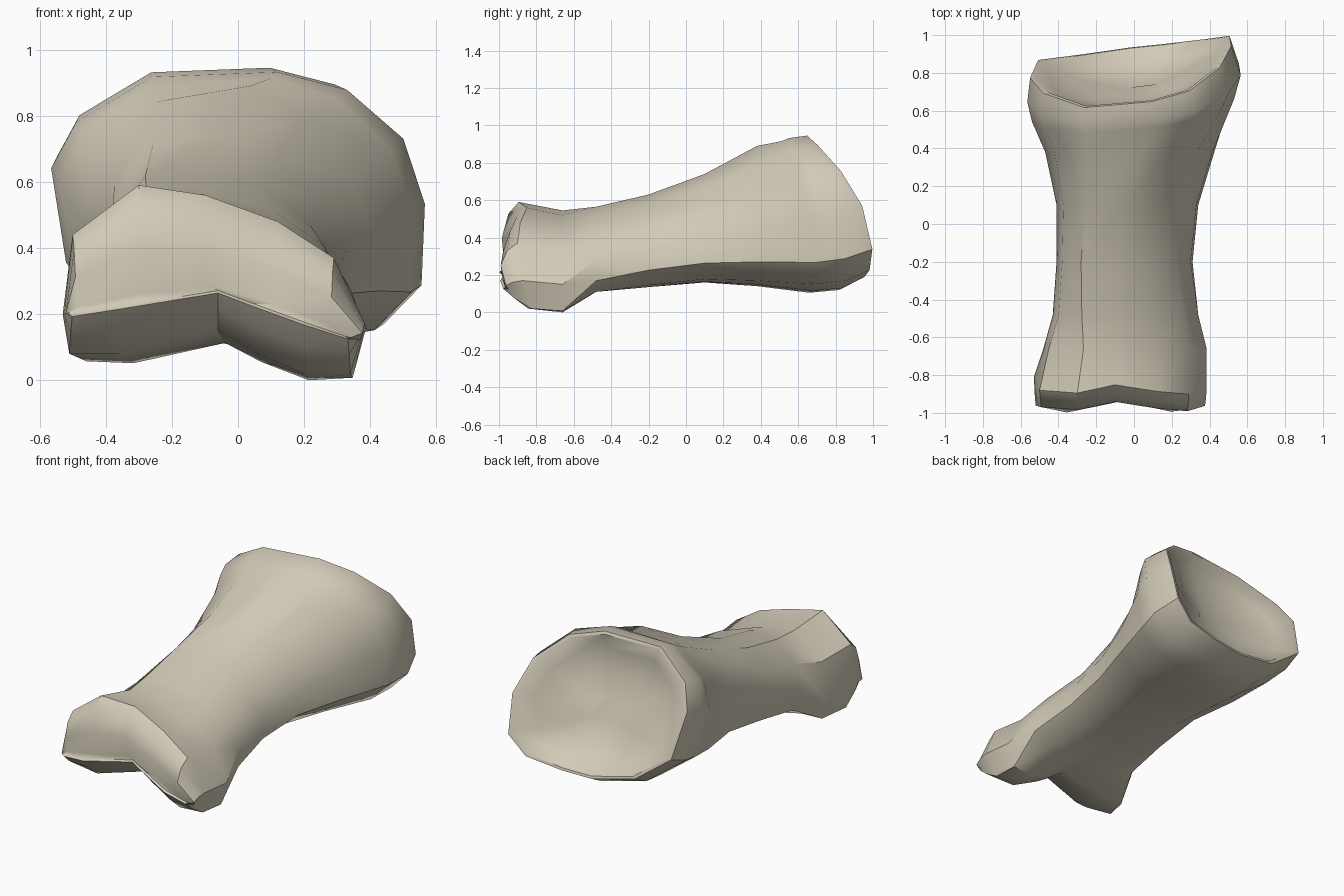
import bpy, bmesh, math
from mathutils import Vector

default_cube = bpy.data.objects.get("Cube")
if default_cube:
    bpy.data.objects.remove(default_cube, do_unlink=True)

# Bone colour
bone_material = bpy.data.materials.new("pale bone")
bone_material.use_nodes = True
bone_colour = (0.64, 0.59, 0.475, 1.0)
bone_material.diffuse_color = bone_colour
bone_material.node_tree.nodes["Principled BSDF"].inputs["Base Color"].default_value = bone_colour

# Cross-sections (x, z), each running clockwise from the top ridge
knuckle = [(-.3, .59), (-.1, .56), (.12, .48), (.29, .37), (.385, .17), (.34, .02), (.2, .02),
           (.05, .085), (-.06, .15), (-.36, .08), (-.51, .08), (-.53, .2), (-.5, .44)]
shaft = [(-.28, .62), (-.1, .63), (.08, .58), (.22, .47), (.3, .34), (.31, .23), (.2, .15),
         (.05, .14), (-.08, .14), (-.25, .14), (-.36, .2), (-.41, .33), (-.38, .5)]
flare = [(-.26, .84), (.04, .89), (.2, .79), (.34, .61), (.42, .44), (.43, .27), (.32, .17),
         (.16, .15), (-.05, .14), (-.25, .16), (-.42, .26), (-.47, .48), (-.42, .7)]
socket = [(-.26, .93), (.12, .945), (.33, .89), (.5, .74), (.565, .54), (.555, .29), (.44, .17),
          (.2, .13), (0, .12), (-.28, .18), (-.52, .36), (-.565, .65), (-.49, .79)]
profiles = [knuckle, shaft, flare, socket]


def fit(value, low, high):
    return (value - low) / (high - low)


def section(y, left, right, bottom, top, blend, tilt=0, skew=0, bow=0):
    """Blend two profiles, fit them to a box, lean the ring and bow its sides back."""
    first = min(int(blend), len(profiles) - 2)
    amount = blend - first
    points = [Vector(a).lerp(Vector(b), amount)
              for a, b in zip(profiles[first], profiles[first + 1])]
    xs = [p.x for p in points]
    zs = [p.y for p in points]
    ring = []
    for p in points:
        u = fit(p.x, min(xs), max(xs))
        w = fit(p.y, min(zs), max(zs))
        side = abs(u * 2 - 1) * w * (1 - w) * 4
        ring.append(Vector((left + u * (right - left),
                            y + tilt * (.5 - w) + skew * (u - .5) + bow * side,
                            bottom + w * (top - bottom))))
    return ring


def nose(y, above, below, narrow=1, lean=0):
    """Squeeze the knuckle toward its forward crease, grooved between two lobes."""
    ring = []
    for x, z in knuckle:
        reach = abs(x + .07)
        crease = .28 - reach * (.17 if x < -.07 else .35)
        upper = z > crease
        setback = .065 * max(0, 1 - reach / .3) + .3 * max(0, reach - .33)
        ring.append(Vector((-.07 + (x + .07) * narrow,
                            y + setback + (0 if upper else lean),
                            crease + (z - crease) * (above if upper else below))))
    return ring


# Outer surface from the knuckle to the socket rim
rings = [
    nose(-.988, .06, .04, .97),
    nose(-1, .45, .1, .98),
    nose(-.965, .82, .5, .99, .02),
    nose(-.91, 1, 1, 1, .06),
    section(-.66, -.48, .385, 0, .545, .1),
    section(-.48, -.43, .34, .11, .565, .8),
    section(-.2, -.41, .31, .135, .63, 1),
    section(.1, -.41, .34, .16, .74, 1.4),
    section(.38, -.47, .425, .14, .89, 2),
    section(.58, -.54, .53, .105, .915, 2.8, .16, .1, .03),
    section(.68, -.565, .565, .12, .932, 3, .28, .1, .06),
    section(.785, -.55, .515, .18, .945, 3, .3, .12, .1),
]

# Lip and hollow of the socket
rim = rings[-1]
centre = sum(rim, Vector()) / len(rim)
inward = Vector((0, -.9, -.42))
for scale, depth in ((.96, 0), (.8, .06), (.5, .115), (.2, .14)):
    rings.append([centre + (p - centre) * scale + inward * depth for p in rim])

bm = bmesh.new()
loops = [[bm.verts.new(p) for p in ring] for ring in rings]
for a, b in zip(loops, loops[1:]):
    for i in range(len(a)):
        j = (i + 1) % len(a)
        bm.faces.new((a[i], a[j], b[j], b[i]))

# Narrow strip closing the forward crease, and the socket floor
tip = loops[0]
for i in range(4):
    bm.faces.new((tip[i], tip[8 - i + 1], tip[8 - i], tip[i + 1]))
bm.faces.new((tip[0], tip[-1], tip[-2], tip[-3], tip[-4]))
bm.faces.new(loops[-1])
bmesh.ops.recalc_face_normals(bm, faces=bm.faces)

mesh = bpy.data.meshes.new("finger_bone")
bm.to_mesh(mesh)
bm.free()
mesh.materials.append(bone_material)
bone = bpy.data.objects.new("finger_bone", mesh)
bpy.context.collection.objects.link(bone)

# Smooth body with crisp rim and crease edges
bpy.ops.object.select_all(action="DESELECT")
bone.select_set(True)
bpy.context.view_layer.objects.active = bone
bpy.ops.object.shade_smooth_by_angle(angle=math.radians(38))
